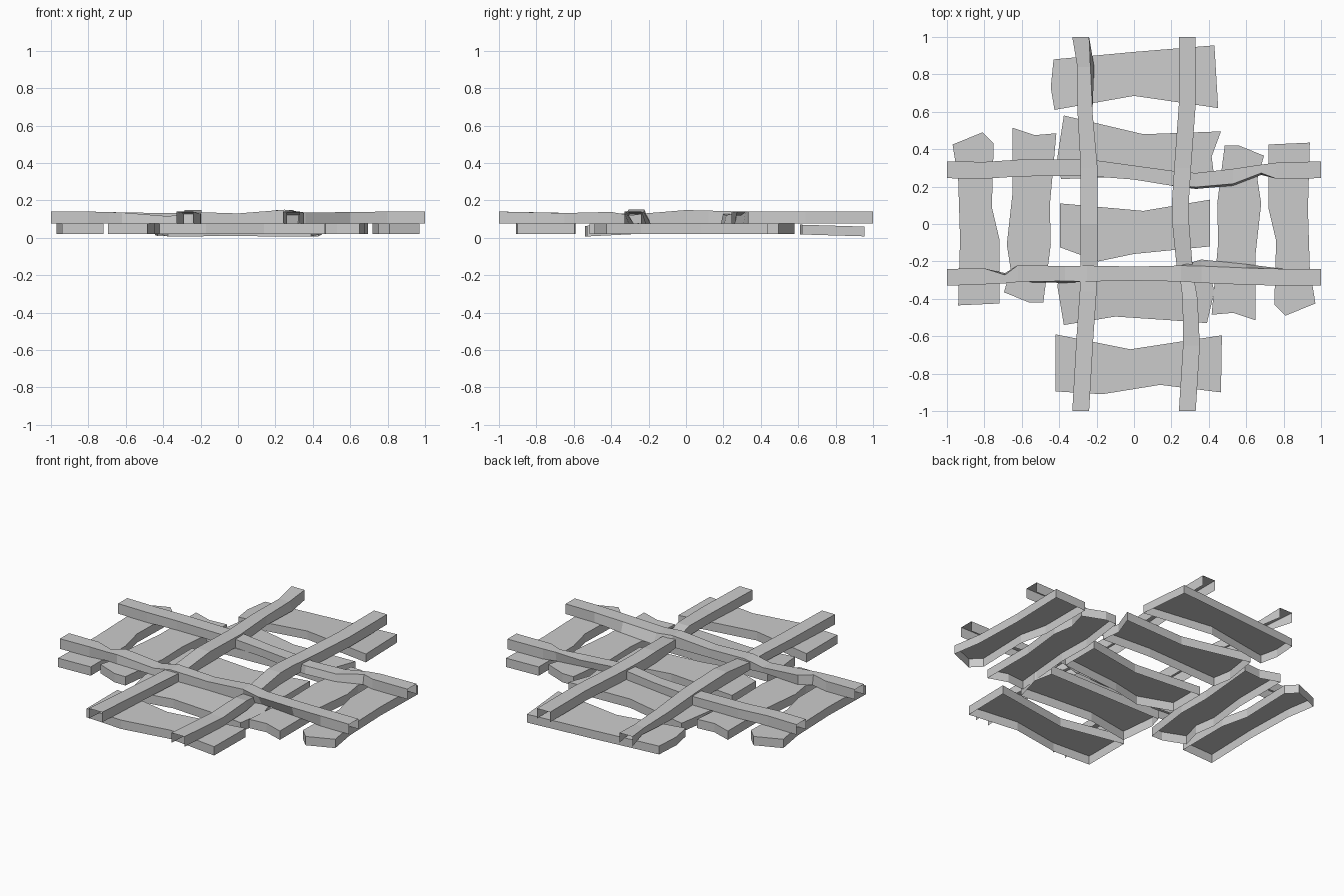
import bpy
import bmesh

old = bpy.data.objects.get("Cube")
if old:
    bpy.data.objects.remove(old, do_unlink=True)

grey = bpy.data.materials.new("plain grey")
grey.use_nodes = True
COLOUR = (0.6, 0.6, 0.6, 1)
grey.diffuse_color = COLOUR
grey.node_tree.nodes["Principled BSDF"].inputs["Base Color"].default_value = COLOUR


def finish(name, bm):
    mesh = bpy.data.meshes.new(name)
    bm.to_mesh(mesh)
    bm.free()
    mesh.materials.append(grey)
    obj = bpy.data.objects.new(name, mesh)
    bpy.context.collection.objects.link(obj)


def plank(name, outline, low=0.02, high=0.075, tilt=0.0):
    """Rough board: a top face with walls, open underneath. Outline runs clockwise."""
    outline = outline[::-1]
    mid = sum(p[1] for p in outline) / len(outline)
    bm = bmesh.new()
    top = [bm.verts.new((x, y, high + tilt * (y - mid))) for x, y in outline]
    bottom = [bm.verts.new((x, y, low + tilt * (y - mid))) for x, y in outline]
    bm.faces.new(top)
    for i in range(len(top)):
        j = (i + 1) % len(top)
        bm.faces.new((bottom[i], bottom[j], top[j], top[i]))
    finish(name, bm)


def rail(name, stations, along_x):
    """Channel, open below and at its ends.
    Stations: distance along, centre, width, top height, sideways lean of the foot."""
    bm = bmesh.new()
    rows = []
    for t, c, w, z, lean in stations:
        section = ((c - w / 2 + lean, 0.077), (c - w / 2, z),
                   (c + w / 2, z), (c + w / 2 + lean, 0.077))
        rows.append([bm.verts.new((t, s, h) if along_x else (s, t, h))
                     for s, h in section])
    for a, b in zip(rows, rows[1:]):
        for i in range(3):
            bm.faces.new((a[i], b[i], b[i + 1], a[i + 1]))
    bmesh.ops.recalc_face_normals(bm, faces=bm.faces)
    # An open shell needs its top pointing up
    if max(bm.faces, key=lambda f: abs(f.normal.z)).normal.z < 0:
        bmesh.ops.reverse_faces(bm, faces=bm.faces)
    finish(name, bm)


# Crosswise planks from back to front
plank("back_plank", [(-.43, .88), (0, .92), (.43, .955), (.45, .62), (0, .685),
                     (-.425, .61), (-.445, .73)], .013, .065, -.03)
plank("rear_middle_plank", [(-.375, .58), (.05, .48), (.465, .495), (.415, .36),
                            (.43, .24), (.1, .26), (-.39, .24), (-.41, .355)])
plank("centre_plank", [(-.395, .11), (.05, .07), (.405, .13), (.405, -.12),
                       (0, -.16), (-.19, -.2), (-.395, -.125)])
plank("front_middle_plank", [(-.39, -.25), (.4, -.25), (.43, -.36), (.39, -.53),
                             (.2, -.515), (-.1, -.495), (-.375, -.54), (-.41, -.33)],
      .013, .07, .05)
plank("front_plank", [(-.42, -.59), (-.02, -.67), (.47, -.595), (.465, -.9),
                      (.14, -.86), (-.17, -.91), (-.42, -.895)])

# Lengthwise planks on each side, repeated by a half turn
outer = [(-.97, .425), (-.81, .49), (-.75, .43), (-.76, .09), (-.72, -.08),
         (-.72, -.425), (-.94, -.435), (-.93, -.08), (-.94, .24)]
inner = [(-.65, .515), (-.53, .475), (-.415, .485), (-.45, .1), (-.445, -.11),
         (-.485, -.42), (-.56, -.42), (-.695, -.365), (-.66, -.24),
         (-.68, -.11), (-.65, .16)]
for part, shape in (("outer", outer), ("inner", inner)):
    plank("right_" + part + "_plank", shape)
    plank("left_" + part + "_plank", [(-x, -y) for x, y in shape])

# Crosswise rails, twisted where they narrow
rail("rear_cross_rail", [
    (-1, .29, .09, .14, 0), (-.8, .287, .09, .14, 0), (-.6, .30, .09, .135, 0),
    (-.25, .302, .09, .13, 0), (0, .275, .075, .125, 0), (.2, .245, .08, .13, 0),
    (.33, .235, .075, .125, -.01), (.53, .255, .08, .12, -.01),
    (.68, .295, .045, .137, -.01), (.76, .285, .085, .14, 0), (1, .29, .09, .14, 0)], True)
rail("front_cross_rail", [
    (-1, -.285, .09, .14, 0), (-.8, -.28, .085, .14, 0), (-.69, -.295, .045, .137, .01),
    (-.62, -.265, .09, .135, 0), (-.37, -.265, .08, .115, -.01),
    (-.25, -.265, .085, .138, 0), (0, -.265, .075, .13, 0), (.25, -.265, .085, .15, 0),
    (.36, -.27, .09, .135, .035), (.6, -.28, .09, .137, .02),
    (.8, -.285, .09, .14, 0), (1, -.285, .09, .14, 0)], True)

# Lengthwise rails
rail("right_long_rail", [
    (-1, -.285, .09, .14, 0), (-.6, -.262, .09, .132, 0), (-.36, -.245, .09, .13, 0),
    (-.22, -.24, .09, .125, 0), (0, -.24, .09, .148, 0), (.3, -.24, .09, .14, 0),
    (.6, -.262, .08, .135, 0), (.84, -.268, .07, .13, .02), (1, -.285, .09, .14, 0)], False)
rail("left_long_rail", [
    (-1, .285, .09, .14, 0), (-.65, .307, .09, .132, 0), (-.4, .3, .08, .138, 0),
    (-.3, .285, .075, .12, 0), (-.22, .27, .085, .13, 0), (0, .25, .09, .148, 0),
    (.12, .248, .09, .145, 0), (.3, .26, .09, .14, 0), (.64, .285, .09, .14, 0),
    (1, .285, .09, .14, 0)], False)
